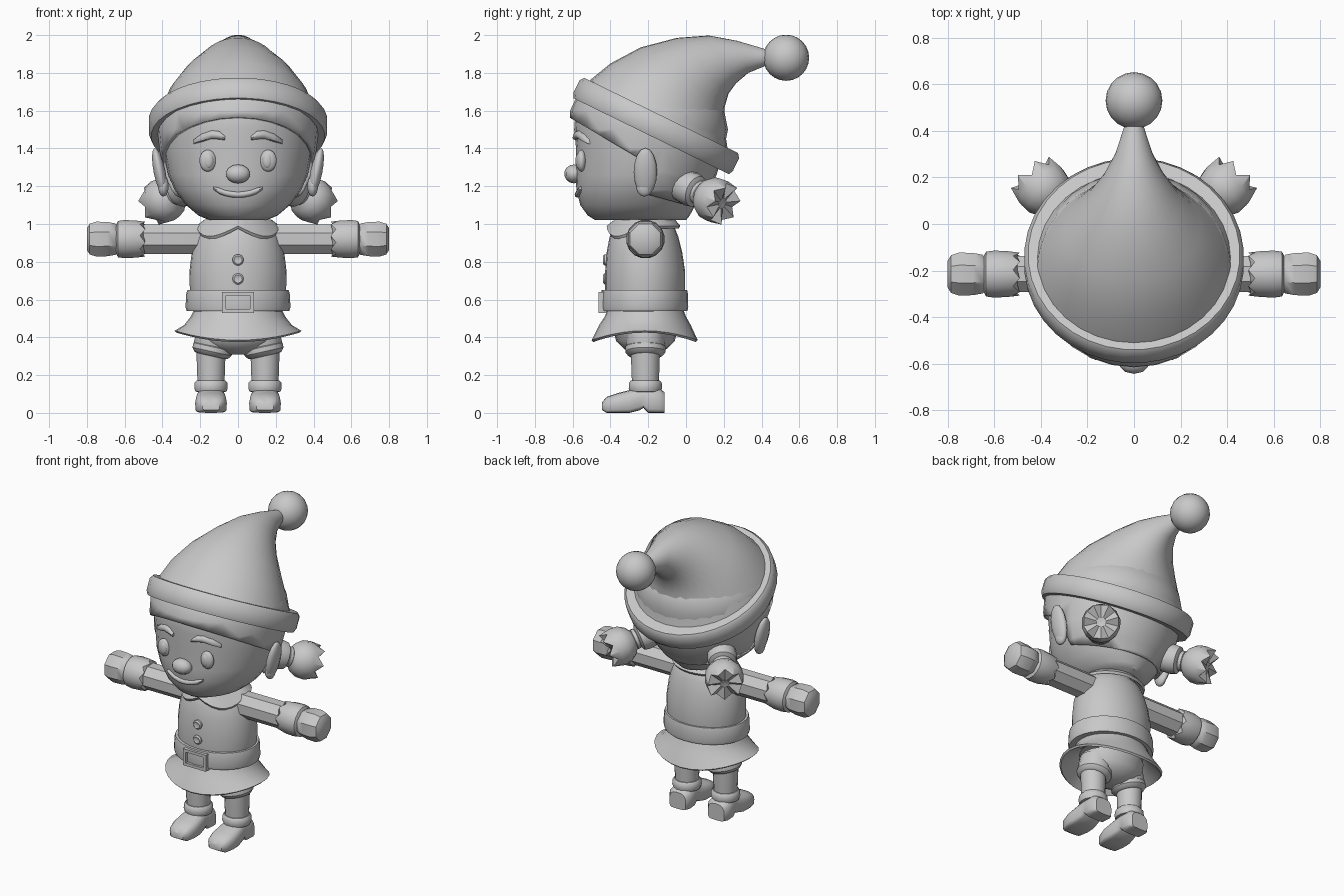
import bpy, bmesh, math
from mathutils import Vector as V

if "Cube" in bpy.data.objects:
    bpy.data.objects.remove(bpy.data.objects["Cube"])

grey = bpy.data.materials.new("plain grey")
grey.diffuse_color = (0.58, 0.58, 0.58, 1)
grey.use_nodes = True
grey.node_tree.nodes["Principled BSDF"].inputs["Base Color"].default_value = grey.diffuse_color
TAU = 2 * math.pi


def finish(name, bm, angle=38):
    bmesh.ops.recalc_face_normals(bm, faces=bm.faces[:])
    me = bpy.data.meshes.new(name)
    bm.to_mesh(me)
    bm.free()
    me.materials.append(grey)
    for p in me.polygons:
        p.use_smooth = True
    me.set_sharp_from_angle(angle=math.radians(angle))
    ob = bpy.data.objects.new(name, me)
    bpy.context.collection.objects.link(ob)
    return ob


def skin(rings, caps=(True, True), loop=False):
    """Join closed rings of equal length into a surface."""
    bm = bmesh.new()
    vs = [[bm.verts.new(p) for p in r] for r in rings]
    n = len(vs[0])
    pairs = list(zip(vs, vs[1:])) + ([(vs[-1], vs[0])] if loop else [])
    for a, b in pairs:
        for i in range(n):
            j = (i + 1) % n
            bm.faces.new((a[i], a[j], b[j], b[i]))
    if not loop:
        if caps[0]:
            bm.faces.new(vs[0])
        if caps[1]:
            bm.faces.new(vs[-1])
    return bm


def lathe(name, origin, axis, prof, n=20, jag=None, angle=38):
    """Revolve (distance, radius) pairs about an axis; jag = (ring, amount) zigzags a ring."""
    q = V(axis).to_track_quat('Z', 'Y')
    rings = []
    for k, (s, r) in enumerate(prof):
        ring = []
        for i in range(n):
            a = TAU * (i + 0.5) / n
            d = jag[1] * (-1) ** i if jag and k == jag[0] else 0
            ring.append(V(origin) + q @ V((r * math.cos(a), r * math.sin(a), s + d)))
        rings.append(ring)
    return finish(name, skin(rings), angle)


def stack(rows, n=28, dz=None):
    """Horizontal ellipses from rows of (z, half x, front y, back y)."""
    out = []
    for k, (z, rx, f, b) in enumerate(rows):
        ring = []
        for i in range(n):
            a = TAU * i / n
            ring.append((rx * math.sin(a), (f + b) / 2 - (b - f) / 2 * math.cos(a),
                         z + (dz(k, a) if dz else 0)))
        out.append(ring)
    return out


def ball(name, c, r, tilt=0, u=14, v=9):
    bm = bmesh.new()
    bmesh.ops.create_uvsphere(bm, u_segments=u, v_segments=v, radius=1)
    ob = finish(name, bm, 60)
    ob.location, ob.scale, ob.rotation_euler = c, r, (0, tilt, 0)
    return ob


# Head: stacked ellipses, flat under the chin
HEAD = [(1.02, .15, -.48, .0), (1.045, .21, -.52, .02), (1.1, .275, -.56, .05),
        (1.18, .335, -.58, .1), (1.26, .37, -.585, .14), (1.4, .395, -.582, .18),
        (1.5, .405, -.592, .2), (1.6, .395, -.585, .18), (1.7, .33, -.54, .1), (1.76, .24, -.45, 0)]
finish("head", skin(stack(HEAD)), 50)


def face_y(x, z):
    for a, b in zip(HEAD, HEAD[1:]):
        if a[0] <= z <= b[0]:
            t = (z - a[0]) / (b[0] - a[0])
            _, rx, f, bk = [p + (q - p) * t for p, q in zip(a, b)]
            return (f + bk) / 2 - (bk - f) / 2 * math.sqrt(max(0, 1 - (x / rx) ** 2))


# Hair: enlarged head shell trimmed by a sloping hairline and a nape line
bm = skin(stack([(z, rx + .022, f - .028, b + .022) for z, rx, f, b in HEAD]))
cuts = [(V((0, -.61, 1.56)), V((0, .5, .85))), (V((0, -.2, 1.155)), V((0, .27, 1))),
        (V((0, -.2, 1)), V((0, 1, 0)))]
for co, no in cuts:
    bmesh.ops.bisect_plane(bm, geom=bm.verts[:] + bm.edges[:] + bm.faces[:], plane_co=co, plane_no=no)
drop = []
for f in bm.faces:
    c = f.calc_center_median()
    front, nape, rear = [(c - co).dot(no) > 0 for co, no in cuts]
    if not (front or (nape and rear)):
        drop.append(f)
bmesh.ops.delete(bm, geom=drop, context='FACES')
hair = finish("hair", bm)
mod = hair.modifiers.new("thickness", 'SOLIDIFY')
mod.thickness, mod.offset = .025, -1

# Hat: curved cone from (top y,z, bottom y,z, half width), band and bobble
CONE = [(-.51, 1.76, .22, 1.40, .415), (-.40, 1.85, .20, 1.53, .365), (-.24, 1.935, .205, 1.62, .29),
        (-.05, 1.985, .225, 1.69, .205), (.12, 1.998, .265, 1.745, .135), (.27, 1.97, .33, 1.80, .08),
        (.44, 1.92, .44, 1.845, .035)]
rings = []
for ty, tz, by, bz, w in CONE:
    rings.append([(w * math.sin(TAU * i / 32), (ty + by) / 2 + (ty - by) / 2 * math.cos(TAU * i / 32),
                   (tz + bz) / 2 + (tz - bz) / 2 * math.cos(TAU * i / 32)) for i in range(32)])
finish("hat_cone", skin(rings), 50)
lathe("hat_band", (0, -.185, 1.465), (0, .44, .9),
      [(0, .4), (0, .46), (.025, .472), (.1, .472), (.122, .455), (.122, .4)], 36)
ball("hat_bobble", (0, .53, 1.88), (.122, .122, .122), u=20, v=12)

# Face details
ball("nose", (0, -.593, 1.265), (.068, .052, .05), u=10, v=7)


def strip(name, pts, rad, depth=.02):
    """Tapered tube lying on the face along (x, z) points."""
    rings = []
    for k, (x, z) in enumerate(pts):
        r = rad * (.5 if k in (0, len(pts) - 1) else 1)
        y = face_y(x, z)
        rings.append([(x, y - depth * math.cos(TAU * i / 8), z + r * math.sin(TAU * i / 8)) for i in range(8)])
    finish(name, skin(rings), 50)


strip("mouth", [(-.13 + .26 * t / 8, 1.155 + .035 * (t / 4 - 1) ** 2) for t in range(9)], .016, .016)
for s, side in ((-1, "left"), (1, "right")):
    ball(side + "_eye", (s * .16, face_y(.16, 1.335) - .004, 1.335), (.046, .028, .058))
    ball(side + "_pupil", (s * .155, face_y(.16, 1.335) - .02, 1.335), (.026, .016, .04))
    strip(side + "_eyebrow", [(s * x, z) for x, z in
          ((.07, 1.455), (.1, 1.47), (.14, 1.473), (.19, 1.457), (.235, 1.435))], .022)
    # Ear: leaf shaped, leaning outwards at the top
    ball(side + "_ear", (s * .415, -.215, 1.275), (.033, .062, .13), s * .2, 10, 8)
    ball(side + "_ear_lobe", (s * .395, -.22, 1.2), (.03, .045, .055), 0, 10, 7)
    # Pigtail: gathered base, tie and star-ended bunch
    o, d = (s * .24, -.03, 1.21), (s * .6, .73, -.33)
    lathe(side + "_pigtail_base", o, d, [(0, .085), (.08, .092), (.115, .085), (.13, .055)], 16)
    lathe(side + "_pigtail_tie", o, d, [(.12, .05), (.13, .064), (.15, .064), (.16, .05)], 16)
    lathe(side + "_pigtail_bunch", o, d,
          [(.15, .055), (.175, .09), (.215, .115), (.265, .12), (.315, .108), (.305, .03), (.3, .004)],
          14, (4, .022), 30)

# Torso, belt, buckle and buttons
finish("torso", skin(stack([(.53, .235, -.42, -.015), (.65, .255, -.428, -.005), (.75, .257, -.428, -.005),
                            (.85, .245, -.42, -.02), (.93, .222, -.405, -.04), (.98, .195, -.385, -.06),
                            (1.01, .165, -.36, -.085), (1.04, .12, -.33, -.11)])), 50)
finish("belt", skin(stack([(.54, .24, -.42, -.01), (.54, .272, -.448, .008), (.56, .278, -.452, .012),
                           (.63, .274, -.45, .01), (.65, .268, -.446, .006), (.65, .24, -.42, -.01)])))


def rect(w, h, y):
    return [(-w, y, .585 - h), (w, y, .585 - h), (w, y, .585 + h), (-w, y, .585 + h)]


finish("belt_buckle", skin([rect(.085, .055, -.42), rect(.085, .055, -.463), rect(.064, .036, -.463),
                            rect(.064, .036, -.42)], loop=True), 20)
for k, z in enumerate((.81, .71)):
    lathe("button_%d" % (k + 1), (0, -.41, z), (0, -1, 0), [(0, .03), (.022, .03), (.03, .022), (.026, .012)], 12)


# Collar: two rounded flaps meeting in a notch at the front
def flap(k, a):
    phi = a if a < math.pi else TAU - a
    return -.055 * math.sin(min(phi * 2.1, math.pi)) if k in (1, 2) else 0


finish("collar", skin(stack([(1.02, .15, -.36, -.075), (.975, .215, -.41, -.04), (.99, .222, -.42, -.03),
                             (1.025, .175, -.375, -.06)], 32, flap), loop=True))


# Skirt: flared, hem dips at front and back, hollow below
def hem(k, a):
    return -.05 * math.cos(a) ** 2 if k in (3, 4) else 0


finish("skirt", skin(stack([(.56, .225, -.41, -.02), (.51, .25, -.43, .0), (.465, .285, -.46, .025),
                            (.435, .335, -.5, .062), (.425, .325, -.49, .052), (.46, .25, -.42, -.01),
                            (.5, .2, -.4, -.03)], 28, hem)))
finish("bloomers", skin(stack([(.31, .07, -.28, -.15), (.34, .16, -.33, -.1), (.38, .2, -.37, -.06),
                               (.46, .21, -.39, -.04)], 20)))

for s, side in ((-1, "left"), (1, "right")):
    # Arm along x: sleeve, zigzag cuff, mitten
    o, d = (0, -.215, .92), (s, 0, 0)
    lathe(side + "_sleeve", o, d, [(.12, .08), (.2, .084), (.53, .084)], 8, angle=25)
    lathe(side + "_cuff", o, d, [(.5, .084), (.505, .094), (.54, .1), (.6, .103), (.635, .098), (.65, .07)],
          16, (1, .014))
    lathe(side + "_mitten", o, d, [(.63, .068), (.65, .09), (.69, .098), (.75, .1), (.785, .088), (.8, .062)], 8)
    # Leg: bloomer cuff, shin, sock roll
    x = s * .143
    lathe(side + "_bloomer_leg", (x * .95, -.215, .33), (-s * .15, 0, 1), [(0, .09), (.03, .105), (.1, .1)], 16)
    lathe(side + "_bloomer_cuff", (x, -.215, .3), (-s * .22, 0, 1),
          [(0, .075), (.005, .092), (.025, .108), (.05, .108), (.06, .095), (.06, .07)], 16)
    lathe(side + "_leg", (x, -.215, .09), (0, 0, 1), [(0, .068), (.1, .074), (.27, .08)], 16)
    lathe(side + "_sock_roll", (x, -.215, .11), (0, 0, 1),
          [(0, .07), (.003, .084), (.02, .09), (.05, .088), (.062, .078), (.064, .06)], 16)
    # Boot: rounded sections along y (y, half width, bottom, top)
    rings = []
    for y, w, lo, hi in ((-.445, .045, .015, .055), (-.42, .07, 0, .085), (-.36, .084, 0, .105),
                         (-.3, .082, 0, .12), (-.25, .075, .012, .135), (-.225, .072, .026, .14),
                         (-.2, .075, 0, .14), (-.14, .078, 0, .13), (-.115, .06, 0, .11)):
        ring = []
        for i in range(16):
            c, t = math.cos(TAU * i / 16), math.sin(TAU * i / 16)
            p = .75 if t > 0 else .35
            ring.append((x + w * math.copysign(abs(c) ** p, c), y,
                         (lo + hi) / 2 + (hi - lo) / 2 * math.copysign(abs(t) ** p, t)))
        rings.append(ring)
    finish(side + "_boot", skin(rings), 40)
